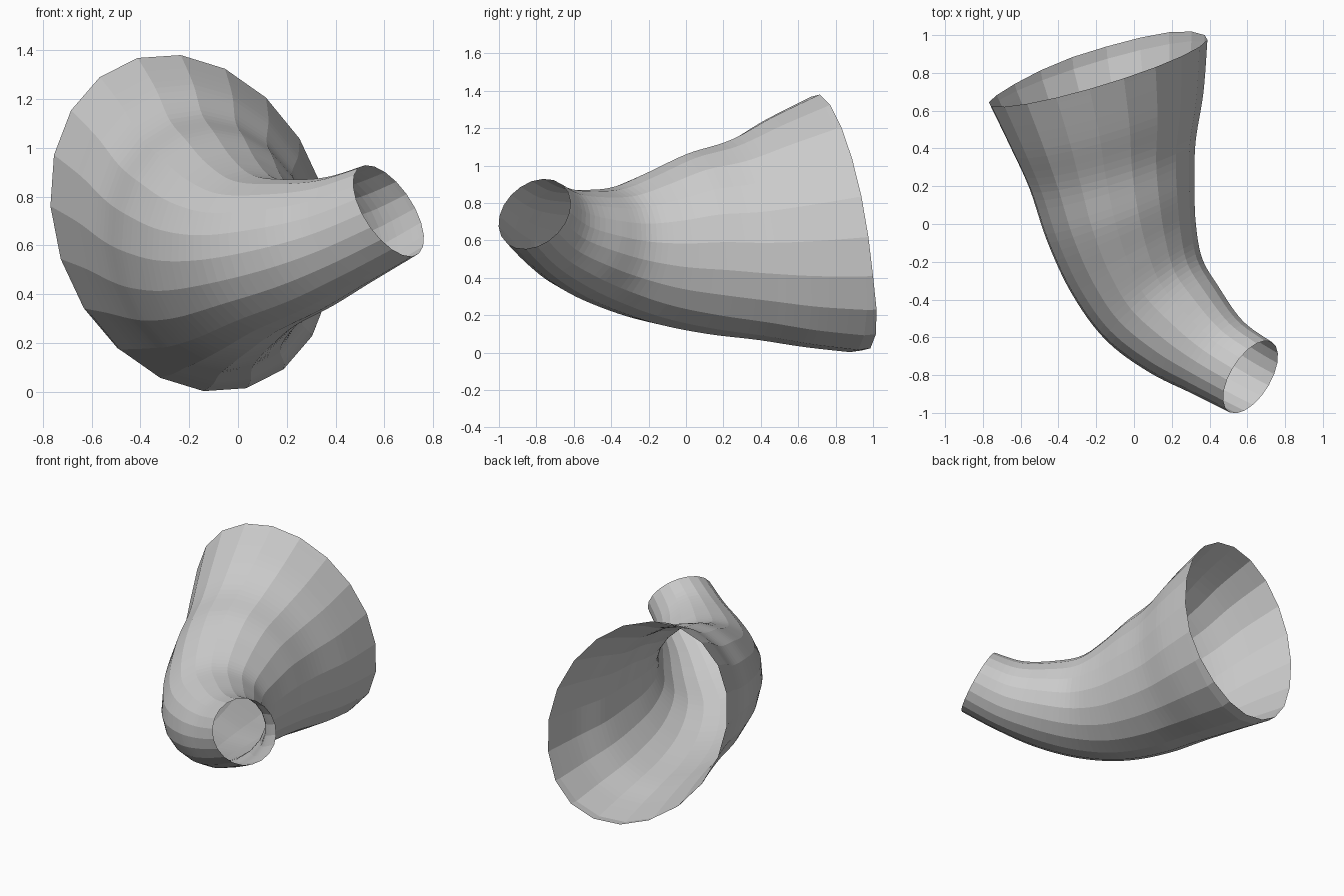
import bpy, bmesh, math
from mathutils import Vector

if "Cube" in bpy.data.objects:
    bpy.data.objects.remove(bpy.data.objects["Cube"])

SIDES, STEPS = 20, 6

# Cross-sections from narrow mouth to wide mouth:
# centre x y z, direction x y z, half width, half height, skew
SECTIONS = [
    (.617, -.81, .742, -.74, .46, -.49, .217, .215, 0),
    (.44, -.705, .66, -.77, .58, -.36, .235, .236, 0),
    (.27, -.565, .603, -.75, .64, -.27, .29, .278, 0),
    (.107, -.40, .567, -.64, .77, -.14, .335, .325, 0),
    (0, -.185, .561, -.50, .87, 0, .378, .405, .01),
    (-.07, .06, .582, -.36, .93, .08, .417, .485, .03),
    (-.113, .31, .603, -.27, .96, .11, .453, .54, .06),
    (-.143, .55, .645, -.26, .96, .115, .523, .622, .10),
    (-.19, .81, .69, -.26, .96, .115, .592, .698, .13),
]


def spline(i, t):
    """Catmull-Rom blend of whole sections."""
    last = len(SECTIONS) - 1
    a, b, c, d = (SECTIONS[min(max(i + k, 0), last)] for k in (-1, 0, 1, 2))
    return [.5 * (2 * q + (r - p) * t + (2 * p - 5 * q + 4 * r - s) * t * t
                  + (3 * q - p - 3 * r + s) * t ** 3)
            for p, q, r, s in zip(a, b, c, d)]


def ring(bm, s):
    """One skewed elliptical ring square to the section direction."""
    centre, n = Vector(s[:3]), Vector(s[3:6]).normalized()
    up = Vector((-.1, 0, 1))
    up = (up - n * up.dot(n)).normalized()
    side = n.cross(up)
    verts = []
    for k in range(SIDES):
        c, h = math.cos(math.tau * k / SIDES), math.sin(math.tau * k / SIDES)
        verts.append(bm.verts.new(centre + side * s[6] * c + up * (s[7] * h - s[8] * c)))
    return verts


# Curved flaring tube, open at both mouths
bm = bmesh.new()
rings = [ring(bm, spline(i, k / STEPS))
         for i in range(len(SECTIONS) - 1) for k in range(STEPS)]
rings.append(ring(bm, SECTIONS[-1]))

# Lower lip of the wide mouth reaches further back and curls up slightly
for v in rings[-1]:
    low = max(0, min(1, (.45 - v.co.z) / .4))
    v.co.y += .035 * low
    v.co.z += .012 * low * low

for r0, r1 in zip(rings, rings[1:]):
    for k in range(SIDES):
        j = (k + 1) % SIDES
        bm.faces.new((r0[k], r0[j], r1[j], r1[k]))
bmesh.ops.recalc_face_normals(bm, faces=bm.faces)

mesh = bpy.data.meshes.new("flared_tube")
bm.to_mesh(mesh)
bm.free()
tube = bpy.data.objects.new("flared_tube", mesh)
bpy.context.collection.objects.link(tube)

# Plain pale grey
grey = bpy.data.materials.new("pale_grey")
grey.diffuse_color = (.6, .6, .6, 1)
grey.use_nodes = True
grey.node_tree.nodes["Principled BSDF"].inputs["Base Color"].default_value = grey.diffuse_color
mesh.materials.append(grey)
